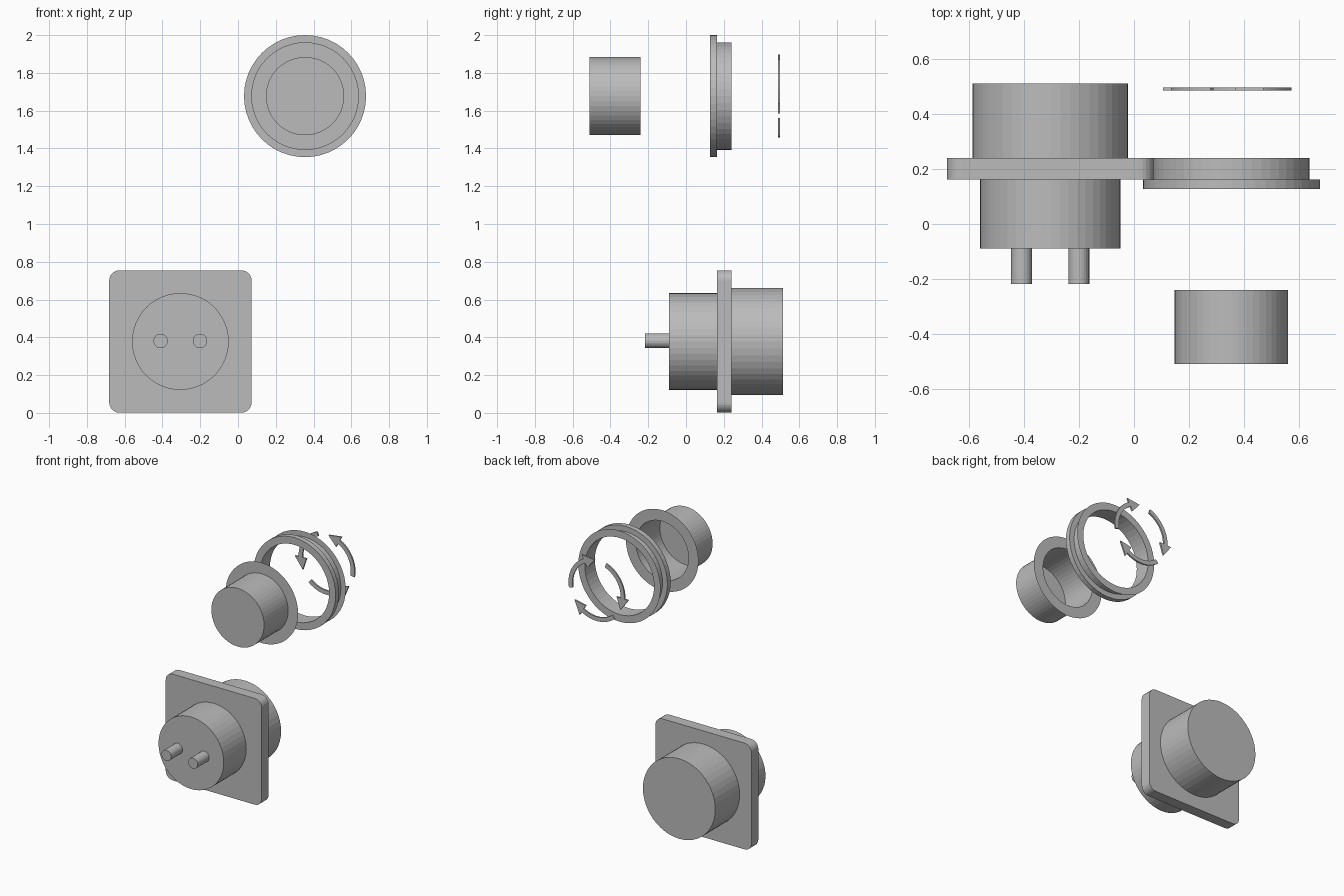
import bpy, bmesh
from math import sin, cos, tau, radians

cube = bpy.data.objects.get("Cube")
if cube:
    bpy.data.objects.remove(cube)

grey = bpy.data.materials.new("plain_grey")
grey.use_nodes = True
grey.diffuse_color = (0.5, 0.5, 0.5, 1)
grey.node_tree.nodes["Principled BSDF"].inputs["Base Color"].default_value = (0.5, 0.5, 0.5, 1)


def finish(name, bm):
    bmesh.ops.recalc_face_normals(bm, faces=bm.faces)
    mesh = bpy.data.meshes.new(name)
    bm.to_mesh(mesh)
    bm.free()
    mesh.materials.append(grey)
    obj = bpy.data.objects.new(name, mesh)
    bpy.context.collection.objects.link(obj)
    return obj


def lathe(name, centre, profile, caps=(), closed=False, sides=48):
    """Turn (radius, y) points about a y-parallel axis; caps lists the profile ends to fill."""
    bm = bmesh.new()
    cx, cz = centre
    rings = [[bm.verts.new((cx + r * cos(tau * i / sides), y, cz + r * sin(tau * i / sides)))
              for i in range(sides)] for r, y in profile]
    pairs = list(zip(rings, rings[1:]))
    if closed:
        pairs.append((rings[-1], rings[0]))
    for a, b in pairs:
        for i in range(sides):
            j = (i + 1) % sides
            bm.faces.new((a[i], a[j], b[j], b[i]))
    for end in caps:
        bm.faces.new(rings[end])
    return finish(name, bm)


def cylinder(name, centre, r, y0, y1, sides=48):
    return lathe(name, centre, [(r, y0), (r, y1)], (0, -1), sides=sides)


def extrude_outline(name, points, y0, y1):
    """Solid slab from an outline in the xz plane."""
    bm = bmesh.new()
    face = bm.faces.new([bm.verts.new((x, y0, z)) for x, z in points])
    new = bmesh.ops.extrude_face_region(bm, geom=[face])["geom"]
    bmesh.ops.translate(bm, vec=(0, y1 - y0, 0),
                        verts=[v for v in new if isinstance(v, bmesh.types.BMVert)])
    return finish(name, bm)


# Connector body: rounded square plate, two barrels and two pins
BODY = (-0.305, 0.378)
half, corner, steps = 0.377, 0.055, 6
outline = []
for k, (sx, sz) in enumerate([(1, 1), (-1, 1), (-1, -1), (1, -1)]):
    for s in range(steps + 1):
        a = tau / 4 * (k + s / steps)
        outline.append((BODY[0] + sx * (half - corner) + corner * cos(a),
                        BODY[1] + sz * (half - corner) + corner * sin(a)))
extrude_outline("mounting_plate", outline, 0.163, 0.24)
cylinder("front_barrel", BODY, 0.256, -0.09, 0.163)
cylinder("rear_barrel", BODY, 0.284, 0.24, 0.513)
for side, dx in (("right", -0.105), ("left", 0.104)):
    cylinder(side + "_pin", (BODY[0] + dx, BODY[1] + 0.003), 0.038, -0.218, -0.09, sides=24)

# Thin-walled cap with a flat brim, open at the back
CAP = (0.355, 1.677)
lathe("cap", CAP, [(0.207, -0.51), (0.207, -0.24), (0.285, -0.24)], caps=(0,))

# Locking ring with a thick front lip and a thin rear flange
lathe("locking_ring", CAP, [(0.272, 0.127), (0.323, 0.127), (0.323, 0.163),
                            (0.285, 0.163), (0.285, 0.24), (0.272, 0.24)], closed=True)
lathe("locking_ring_flange", CAP, [(0.272, 0.24), (0.323, 0.24)])

# Three curved arrows showing the turning direction
for n in range(3):
    turn = 120 * n
    arc = [-10 + 6 * i for i in range(13)]
    polar = [(0.22, a) for a in arc]
    polar += [(0.25, 62), (0.208, 86), (0.158, 62)]
    polar += [(0.19, a) for a in reversed(arc)]
    points = [(CAP[0] + r * cos(radians(a + turn)), CAP[1] + r * sin(radians(a + turn)))
              for r, a in polar]
    extrude_outline(f"turn_arrow_{n + 1}", points, 0.486, 0.497)
